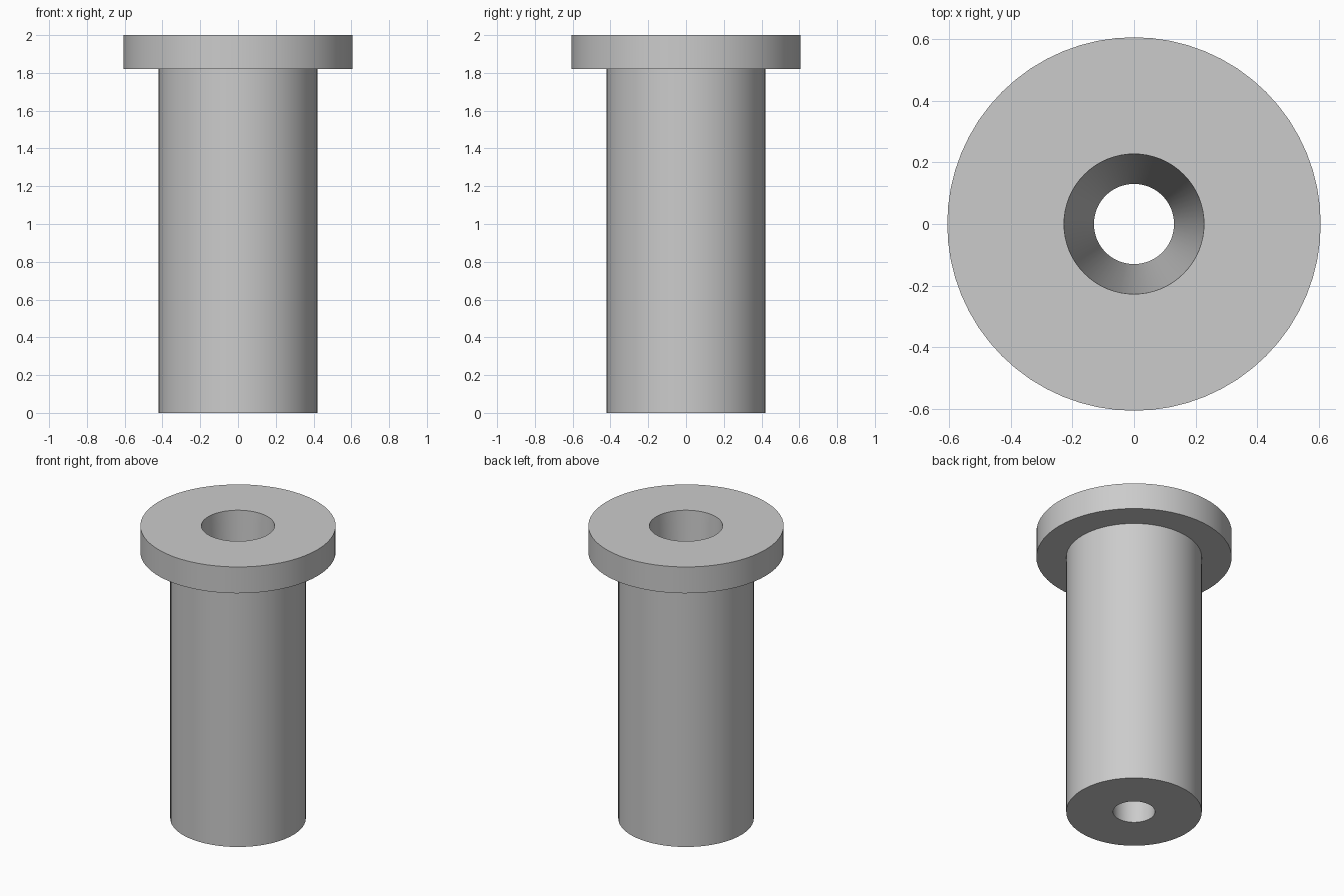
import bpy
import bmesh
import math

cube = bpy.data.objects.get("Cube")
if cube:
    bpy.data.objects.remove(cube, do_unlink=True)

SEGMENTS = 64

# Plain grey metal
grey = bpy.data.materials.new("grey_metal")
grey.use_nodes = True
colour = (0.6, 0.6, 0.6, 1.0)
grey.diffuse_color = colour
grey.node_tree.nodes["Principled BSDF"].inputs["Base Color"].default_value = colour


def lathe(name, profile):
    """Revolve a closed (radius, height) profile about the z axis."""
    bm = bmesh.new()
    rings = []
    for radius, height in profile:
        ring = []
        for i in range(SEGMENTS):
            a = math.tau * i / SEGMENTS
            ring.append(bm.verts.new((radius * math.cos(a), radius * math.sin(a), height)))
        rings.append(ring)
    for k, lower in enumerate(rings):
        upper = rings[(k + 1) % len(rings)]
        for i in range(SEGMENTS):
            j = (i + 1) % SEGMENTS
            bm.faces.new((lower[i], lower[j], upper[j], upper[i]))
    bmesh.ops.recalc_face_normals(bm, faces=bm.faces)
    mesh = bpy.data.meshes.new(name)
    bm.to_mesh(mesh)
    bm.free()
    mesh.materials.append(grey)
    obj = bpy.data.objects.new(name, mesh)
    bpy.context.collection.objects.link(obj)
    bpy.ops.object.select_all(action="DESELECT")
    obj.select_set(True)
    bpy.context.view_layer.objects.active = obj
    bpy.ops.object.shade_smooth_by_angle(angle=math.radians(30))
    return obj


# Sleeve, flange and tapered through-bore as one turned part
lathe("flanged_bushing", [
    (0.13, 0.0), (0.42, 0.0),      # bottom face
    (0.42, 1.82), (0.605, 1.82),   # sleeve wall and flange underside
    (0.605, 2.0), (0.227, 2.0),    # flange rim and top face, bore tapers back down
])
